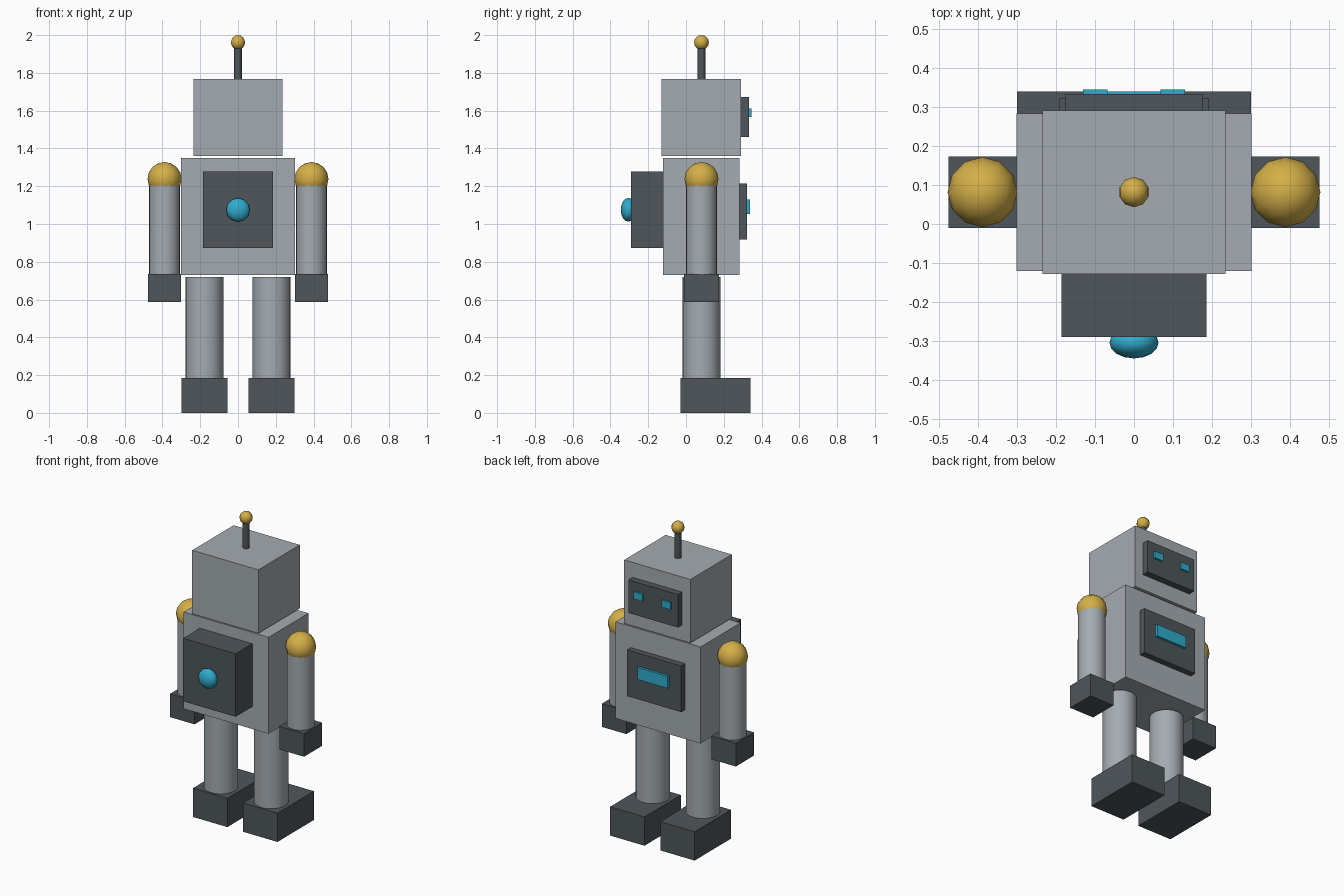
import bpy
import math

if "Cube" in bpy.data.objects:
    bpy.data.objects.remove(bpy.data.objects["Cube"])


def material(name, rgb):
    m = bpy.data.materials.new(name)
    m.diffuse_color = (*rgb, 1.0)
    m.use_nodes = True
    m.node_tree.nodes["Principled BSDF"].inputs["Base Color"].default_value = m.diffuse_color
    return m


GREY = material("light_grey", (0.37, 0.41, 0.44))
DARK = material("dark_grey", (0.077, 0.093, 0.102))
GOLD = material("gold", (0.66, 0.43, 0.065))
CYAN = material("cyan", (0.03, 0.41, 0.61))
MID_Y = 0.082  # depth of the body's centre line


def finish(name, mat, smooth=False):
    ob = bpy.context.object
    ob.name = name
    ob.data.materials.append(mat)
    if smooth:
        bpy.ops.object.shade_smooth_by_angle(angle=math.radians(46))
    return ob


def box(name, mat, x, y, z):
    """Box from (min, max) ranges on each axis."""
    centre = [(r[0] + r[1]) / 2 for r in (x, y, z)]
    bpy.ops.mesh.primitive_cube_add(size=1, location=centre)
    ob = finish(name, mat)
    ob.scale = [r[1] - r[0] for r in (x, y, z)]
    return ob


def tube(name, mat, x, radius, z, sides=24):
    bpy.ops.mesh.primitive_cylinder_add(
        vertices=sides, radius=radius, depth=z[1] - z[0],
        location=(x, MID_Y, (z[0] + z[1]) / 2))
    return finish(name, mat, True)


def ball(name, mat, loc, radius, segments=12, rings=8):
    bpy.ops.mesh.primitive_uv_sphere_add(
        segments=segments, ring_count=rings, radius=radius, location=loc)
    return finish(name, mat, True)


# Head and torso
box("torso", GREY, (-0.302, 0.302), (-0.121, 0.284), (0.73, 1.35))
box("head", GREY, (-0.235, 0.235), (-0.129, 0.291), (1.36, 1.768))

# Antenna
tube("antenna_stem", DARK, 0, 0.02, (1.765, 1.95), 12)
ball("antenna_ball", GOLD, (0, MID_Y, 1.961), 0.039, 10, 8)

# Face plate with eyes, chest plate with display bar
box("face_plate", DARK, (-0.176, 0.176), (0.28, 0.334), (1.46, 1.672))
box("chest_plate", DARK, (-0.193, 0.193), (0.275, 0.324), (0.918, 1.214))
box("chest_display", CYAN, (-0.108, 0.108), (0.31, 0.340), (1.053, 1.13))

# Backpack with a flattened round button
box("backpack", DARK, (-0.186, 0.186), (-0.29, -0.115), (0.873, 1.278))
button = ball("backpack_button", CYAN, (0, -0.305, 1.075), 0.063)
button.rotation_euler.x = math.pi / 2
button.scale.z = 0.64

# Paired parts
for side, s in (("left", -1), ("right", 1)):
    def span(a, b):
        return tuple(sorted((s * a, s * b)))

    box(side + "_eye", CYAN, span(0.068, 0.131), (0.32, 0.346), (1.567, 1.612))
    tube(side + "_arm", GREY, s * 0.389, 0.081, (0.73, 1.24))
    ball(side + "_shoulder", GOLD, (s * 0.389, MID_Y, 1.238), 0.09)
    box(side + "_hand", DARK, span(0.302, 0.476), (-0.01, 0.174), (0.587, 0.736))
    tube(side + "_leg", GREY, s * 0.178, 0.1, (0.18, 0.72))
    box(side + "_foot", DARK, span(0.056, 0.3), (-0.028, 0.341), (0, 0.185))
